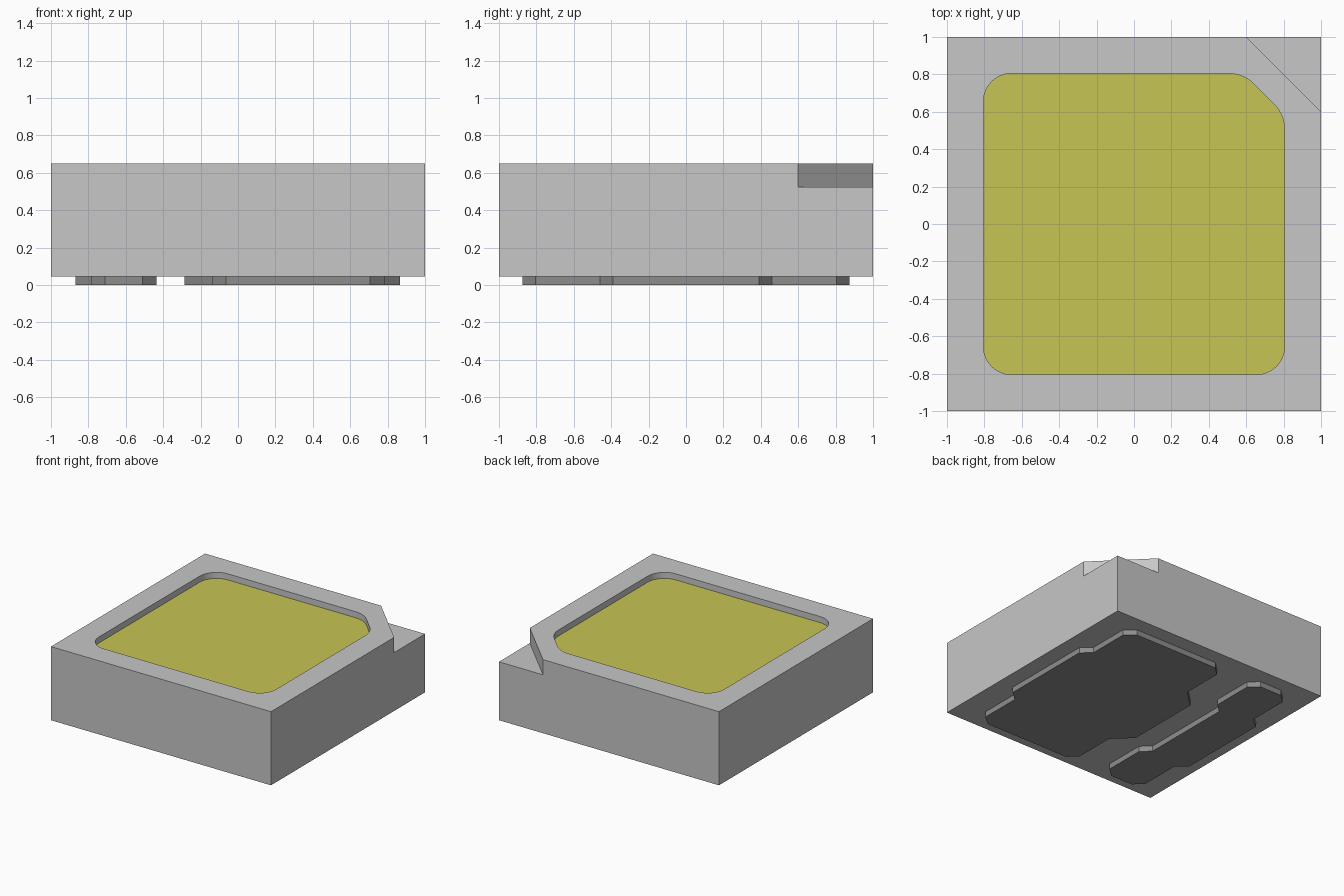
import bpy, bmesh, math
from mathutils import Vector

cube = bpy.data.objects.get("Cube")
if cube:
    bpy.data.objects.remove(cube, do_unlink=True)

BASE, TOP = 0.045, 0.65        # housing underside and rim
FLOOR, LEDGE = 0.6, 0.525      # recess floor and corner notch ledge


def material(name, rgb):
    m = bpy.data.materials.new(name)
    m.use_nodes = True
    color = (*rgb, 1)
    m.diffuse_color = color
    m.node_tree.nodes["Principled BSDF"].inputs["Base Color"].default_value = color
    return m


def prism(name, outline, z0, z1, mat=None):
    """Extrude a flat outline from z0 to z1."""
    bm = bmesh.new()
    face = bm.faces.new([bm.verts.new((x, y, z0)) for x, y in outline])
    new = bmesh.ops.extrude_face_region(bm, geom=[face])["geom"]
    top = [v for v in new if isinstance(v, bmesh.types.BMVert)]
    bmesh.ops.translate(bm, verts=top, vec=(0, 0, z1 - z0))
    bmesh.ops.recalc_face_normals(bm, faces=bm.faces)
    mesh = bpy.data.meshes.new(name)
    bm.to_mesh(mesh)
    bm.free()
    obj = bpy.data.objects.new(name, mesh)
    bpy.context.collection.objects.link(obj)
    if mat:
        mesh.materials.append(mat)
    return obj


def fillet(corners, steps=10):
    """Round each (x, y, radius) corner with a tangent arc."""
    pts = []
    for i, (x, y, r) in enumerate(corners):
        p = Vector((x, y))
        a = (Vector(corners[i - 1][:2]) - p).normalized()
        b = (Vector(corners[(i + 1) % len(corners)][:2]) - p).normalized()
        half = a.angle(b) / 2
        center = p + (a + b).normalized() * r / math.sin(half)
        start = p + a * r / math.tan(half) - center
        sweep = math.pi - 2 * half
        for k in range(steps + 1):
            t = sweep * k / steps
            c, s = math.cos(t), math.sin(t)
            pts.append((center.x + start.x * c - start.y * s,
                        center.y + start.x * s + start.y * c))
    return pts


def mirror_y(half):
    """Complete an outline whose points run along the +y half."""
    return half + [(x, -y) for x, y in reversed(half)]


def cut(obj, cutter):
    cutter.hide_render = True
    mod = obj.modifiers.new("cut", 'BOOLEAN')
    mod.operation, mod.solver, mod.object = 'DIFFERENCE', 'EXACT', cutter
    bpy.context.view_layer.objects.active = obj
    bpy.ops.object.modifier_apply(modifier=mod.name)
    bpy.data.objects.remove(cutter, do_unlink=True)


grey = material("light_grey_housing", (0.57, 0.57, 0.57))
yellow = material("yellow_fill", (0.57, 0.56, 0.09))
metal = material("dark_grey_metal", (0.27, 0.27, 0.27))

# Housing block with a chamfered corner ledge
housing = prism("housing", [(-1, -1), (1, -1), (1, 1), (-1, 1)], BASE, TOP, grey)
cut(housing, prism("notch_cutter", [(0.5, 1.1), (1.1, 0.5), (1.1, 1.1)], LEDGE, 1))

# Rounded recess, its floor coloured as the fill
w, c = 0.805, 0.585
recess = fillet([(-w, -w, 0.15), (w, -w, 0.15), (w, c, 0.2), (c, w, 0.2), (-w, w, 0.15)])
cut(housing, prism("recess_cutter", recess, FLOOR, 1))
housing.data.materials.clear()
for m in (grey, yellow):
    housing.data.materials.append(m)
for f in housing.data.polygons:
    f.material_index = int(f.normal.z > 0.9 and abs(f.center.z - FLOOR) < 0.01)

bpy.ops.object.select_all(action='DESELECT')
housing.select_set(True)
bpy.context.view_layer.objects.active = housing
bpy.ops.object.shade_smooth_by_angle(angle=math.radians(30))

# Contact pads on the underside
large = [(0.865, 0.39), (0.785, 0.46), (0.785, 0.805), (0.705, 0.875),
         (-0.065, 0.875), (-0.14, 0.805), (-0.14, 0.46), (-0.285, 0.32)]
small = [(-0.51, 0.39), (-0.435, 0.46), (-0.435, 0.805), (-0.51, 0.875),
         (-0.71, 0.875), (-0.785, 0.805), (-0.785, 0.46), (-0.87, 0.39)]
prism("large_contact_pad", mirror_y(large), 0, BASE, metal)
prism("small_contact_pad", mirror_y(small), 0, BASE, metal)
